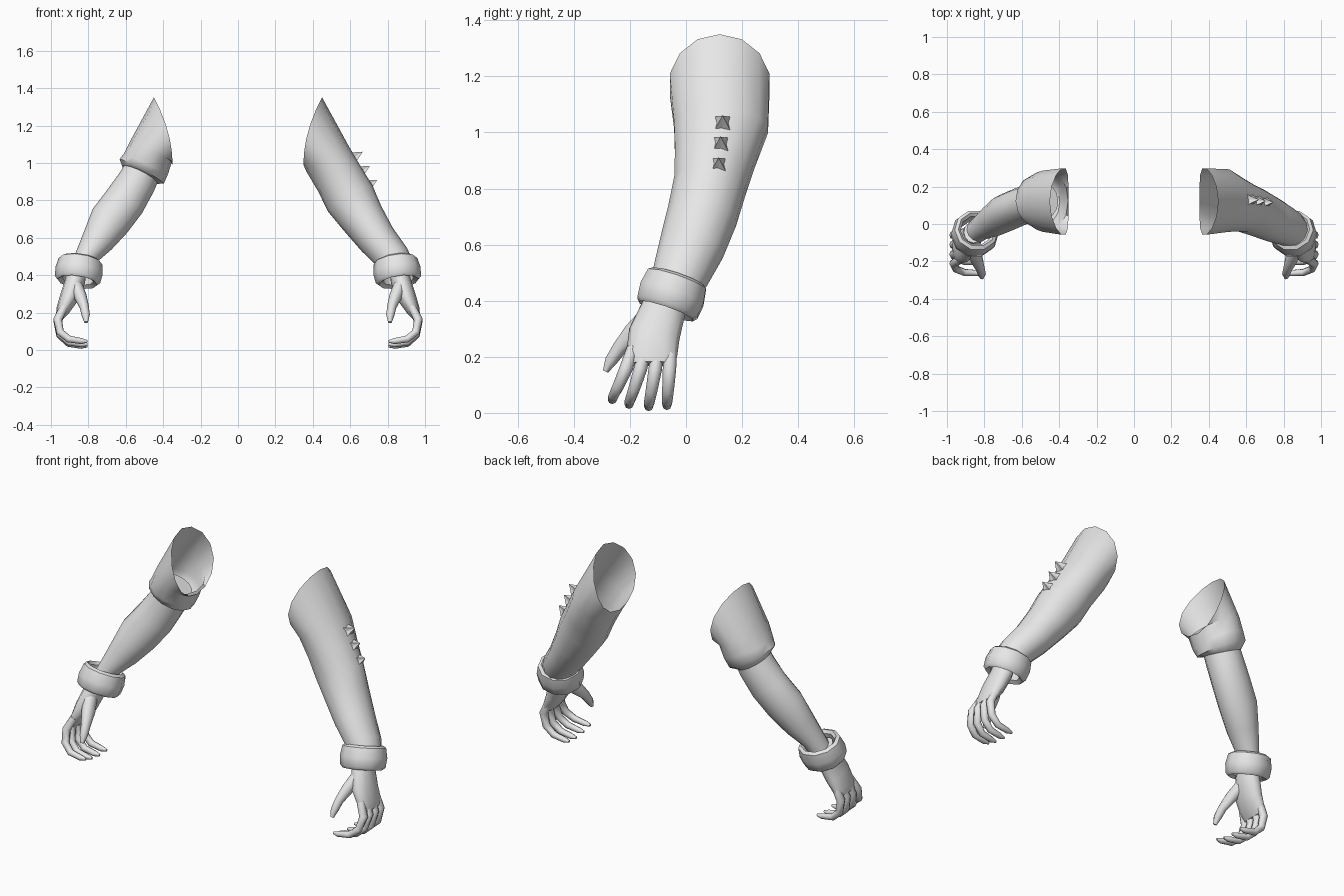
import bpy, bmesh, math
from mathutils import Vector

cube = bpy.data.objects.get("Cube")
if cube:
    bpy.data.objects.remove(cube, do_unlink=True)

grey = bpy.data.materials.new("plain_grey")
grey.use_nodes = True
grey.diffuse_color = (0.8, 0.8, 0.8, 1)
for node in grey.node_tree.nodes:
    if node.type == 'BSDF_PRINCIPLED':
        node.inputs["Base Color"].default_value = (0.8, 0.8, 0.8, 1)
        node.inputs["Roughness"].default_value = 0.7


def finish(name, bm, angle):
    """Turn a bmesh into a shaded object."""
    bmesh.ops.recalc_face_normals(bm, faces=bm.faces)
    mesh = bpy.data.meshes.new(name)
    bm.to_mesh(mesh)
    bm.free()
    mesh.materials.append(grey)
    mesh.shade_smooth()
    mesh.set_sharp_from_angle(angle=math.radians(angle))
    obj = bpy.data.objects.new(name, mesh)
    bpy.context.collection.objects.link(obj)
    return obj


def bridge(bm, a, b):
    n = len(a)
    for i in range(n):
        bm.faces.new((a[i], a[(i + 1) % n], b[(i + 1) % n], b[i]))


def ring(bm, centre, u, v, sides, flip, bow=0):
    """One cross-section; bow pushes its front and back edges along x."""
    verts = []
    for i in range(sides):
        t = math.tau * i / sides
        p = centre + u * math.cos(t) + v * math.sin(t)
        p.x = (p.x + bow * math.sin(t) ** 2) * flip
        verts.append(bm.verts.new(p))
    return verts


def frame(tangent):
    """Outward and backward directions across a limb."""
    t = tangent.normalized()
    y = Vector((0, 1, 0))
    v = (y - t * y.dot(t)).normalized()
    return t.cross(v), v


def tube(bm, sections, sides, flip, mouth=False, cap_start=False, cap_end=False):
    """Loft (centre, outward radius, back radius) sections."""
    pts = [Vector(s[0]) for s in sections]
    rings = []
    for i, (c, ru, rv) in enumerate(sections):
        if i == 0 and mouth:
            # slanted shoulder opening
            rings.append(ring(bm, pts[0], Vector((0.05, 0, 0.18)),
                              Vector((0, 0.182, 0)), sides, flip, -0.025))
            continue
        u, v = frame(pts[min(i + 1, len(pts) - 1)] - pts[max(i - 1, 0)])
        rings.append(ring(bm, pts[i], u * ru, v * rv, sides, flip))
    for a, b in zip(rings, rings[1:]):
        bridge(bm, a, b)
    if cap_start:
        bm.faces.new(rings[0])
    if cap_end:
        bm.faces.new(rings[-1])


def limb(name, sections, flip, sides=14, angle=50, **options):
    bm = bmesh.new()
    tube(bm, sections, sides, flip, **options)
    return finish(name, bm, angle)


def cuff(name, flip):
    """Chunky band with a closed profile of (distance along axis, radius)."""
    bm = bmesh.new()
    centre = Vector((0.85, -0.05, 0.423))
    axis = Vector((0.02, -0.045, -0.13)).normalized()
    u, v = frame(axis)
    profile = [(-0.05, 0.085), (-0.066, 0.1), (-0.055, 0.118), (0.0, 0.128),
               (0.05, 0.122), (0.064, 0.108), (0.05, 0.085)]
    rings = [ring(bm, centre + axis * d, u * r, v * r * 0.97, 10, flip)
             for d, r in profile]
    for a, b in zip(rings, rings[1:] + rings[:1]):
        bridge(bm, a, b)
    finish(name, bm, 40)


def hand(name, flip):
    bm = bmesh.new()
    # palm
    tube(bm, [((0.86, -0.045, 0.46), 0.05, 0.06), ((0.87, -0.08, 0.37), 0.054, 0.08),
              ((0.903, -0.113, 0.28), 0.05, 0.092), ((0.938, -0.122, 0.21), 0.036, 0.091),
              ((0.953, -0.122, 0.175), 0.022, 0.082)], 12, flip,
         cap_start=True, cap_end=True)
    # curled fingers: knuckle y, tip y, lift
    for base, tip, lift in [(-0.19, -0.263, 0.025), (-0.145, -0.203, 0.008),
                            (-0.1, -0.133, 0), (-0.055, -0.068, 0.004)]:
        path = [(0.93, 0.23, 0.022, 0), (0.964, 0.155, 0.024, 0.3),
                (0.951, 0.078, 0.021, 0.7), (0.905, 0.035, 0.019, 0.95),
                (0.835, 0.022, 0.016, 1), (0.805, 0.021, 0.007, 1)]
        tube(bm, [((x, base + (tip - base) * f, z + lift * f), r, r)
                  for x, z, r, f in path], 8, flip, cap_start=True, cap_end=True)
    # thumb
    tube(bm, [((0.868, -0.125, 0.35), 0.035, 0.04), ((0.842, -0.185, 0.285), 0.034, 0.04),
              ((0.822, -0.237, 0.23), 0.025, 0.027), ((0.814, -0.268, 0.185), 0.022, 0.022),
              ((0.812, -0.287, 0.148), 0.01, 0.01)], 8, flip,
         cap_start=True, cap_end=True)
    finish(name, bm, 60)


def spike(name, tip):
    """Four-cornered pyramid with pinched sides."""
    bm = bmesh.new()
    normal = Vector((0.86, 0, 0.5))
    along = Vector((0.5, 0, -0.86))
    foot = Vector(tip) - normal * 0.055
    base = []
    for i in range(8):
        t = math.tau * (i + 0.5 * 2) / 8
        r = 0.038 if i % 2 == 0 else 0.021
        base.append(bm.verts.new(foot + along * r * math.cos(t)
                                 + Vector((0, r * math.sin(t), 0))))
    top = bm.verts.new(tip)
    for i in range(8):
        bm.faces.new((base[i], base[(i + 1) % 8], top))
    bm.faces.new(base)
    finish(name, bm, 20)


# Both hands and cuffs
for side, flip in (("left", 1), ("right", -1)):
    cuff(side + "_cuff", flip)
    hand(side + "_hand", flip)

mouth = ((0.4, 0.12, 1.17), 0, 0)

# Left arm: long sleeve with spikes
limb("left_long_sleeve", [
    mouth,
    ((0.48, 0.125, 1.02), 0.132, 0.172), ((0.545, 0.103, 0.91), 0.132, 0.148),
    ((0.6, 0.085, 0.81), 0.138, 0.132), ((0.665, 0.058, 0.705), 0.12, 0.127),
    ((0.745, 0.02, 0.59), 0.104, 0.118), ((0.83, -0.02, 0.49), 0.092, 0.102),
    ((0.85, -0.04, 0.44), 0.09, 0.09)], 1, mouth=True)
for i, tip in enumerate([(0.668, 0.13, 1.06), (0.706, 0.123, 0.985), (0.745, 0.116, 0.91)]):
    spike("sleeve_spike_%d" % (i + 1), tip)

# Right arm: short sleeve with a turned hem over a bare forearm
limb("right_short_sleeve", [
    mouth,
    ((0.462, 0.122, 1.068), 0.124, 0.168), ((0.492, 0.122, 0.995), 0.13, 0.158),
    ((0.515, 0.122, 0.955), 0.135, 0.142), ((0.525, 0.117, 0.935), 0.105, 0.105)],
    -1, mouth=True)
limb("right_forearm", [
    ((0.49, 0.125, 1.0), 0.095, 0.1), ((0.54, 0.115, 0.9), 0.104, 0.102),
    ((0.605, 0.095, 0.795), 0.112, 0.1), ((0.685, 0.06, 0.69), 0.112, 0.1),
    ((0.75, 0.02, 0.585), 0.088, 0.088), ((0.81, -0.015, 0.5), 0.062, 0.07),
    ((0.85, -0.045, 0.42), 0.055, 0.062)], -1, cap_start=True, cap_end=True)
